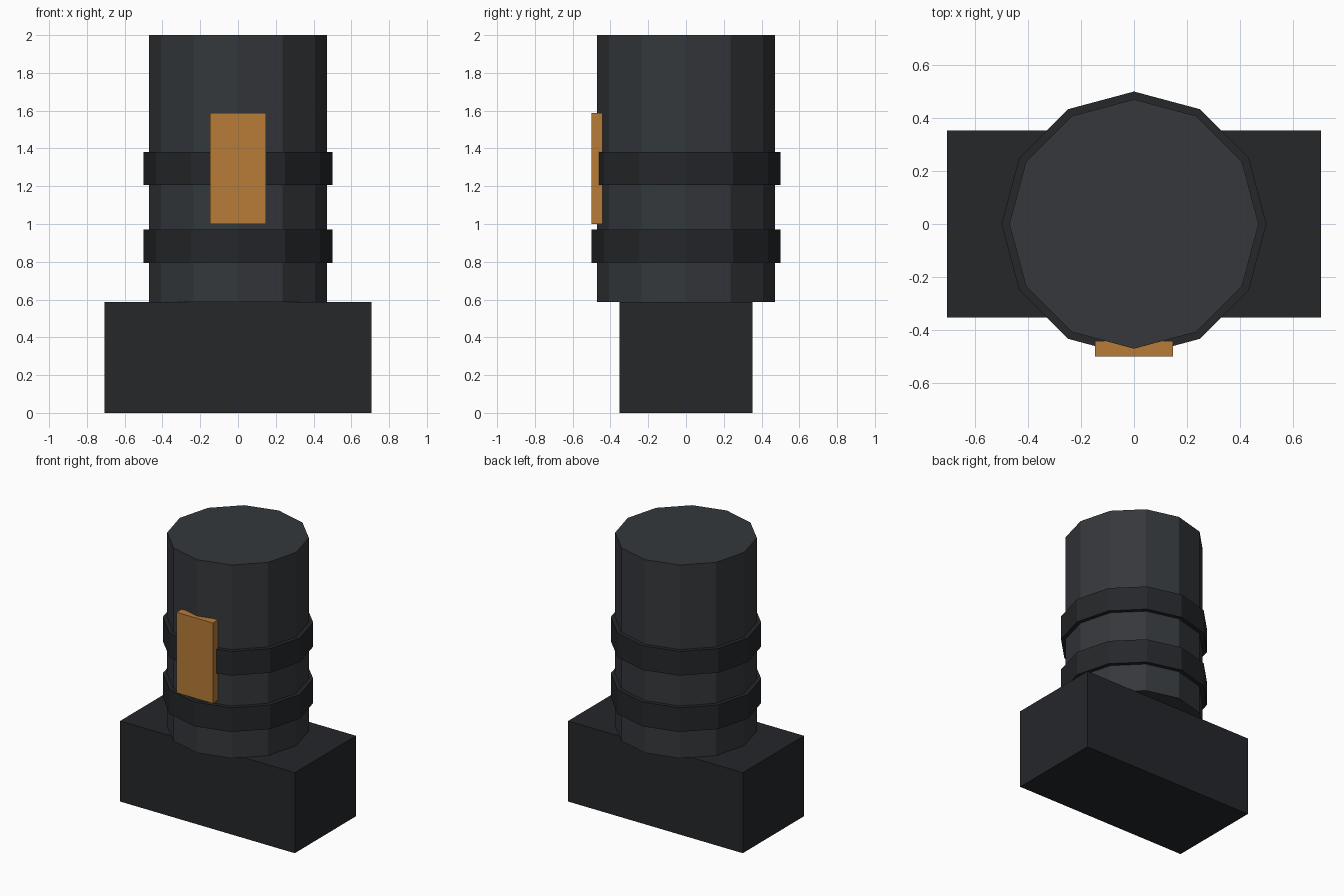
import bpy
from math import radians

if "Cube" in bpy.data.objects:
    bpy.data.objects.remove(bpy.data.objects["Cube"])

U = 1 / 1.7  # design unit


def material(name, rgb):
    m = bpy.data.materials.new(name)
    m.diffuse_color = (*rgb, 1)
    m.use_nodes = True
    m.node_tree.nodes["Principled BSDF"].inputs["Base Color"].default_value = m.diffuse_color
    return m


steel = material("dark_steel", (0.035, 0.039, 0.044))
band = material("darker_steel", (0.018, 0.020, 0.023))
amber = material("amber", (0.48, 0.20, 0.04))


def finish(name, mat):
    ob = bpy.context.object
    ob.name = name
    ob.data.materials.append(mat)
    bpy.ops.object.transform_apply(location=False, rotation=True, scale=True)
    return ob


def box(name, center, size, mat):
    bpy.ops.mesh.primitive_cube_add(size=1, location=[c * U for c in center])
    bpy.context.object.scale = [s * U for s in size]
    return finish(name, mat)


def drum(name, radius, z, height, mat):
    bpy.ops.mesh.primitive_cylinder_add(vertices=12, radius=radius * U,
                                        depth=height * U, location=(0, 0, z * U))
    return finish(name, mat)


# Base block
box("base_block", (0, 0, 0.5), (2.4, 1.2, 1.0), band)

# Twelve-sided column
drum("column", 0.8, 2.2, 2.4, steel)

# Two raised bands
for name, z in (("lower_band", 1.5), ("upper_band", 2.2)):
    drum(name, 0.85, z, 0.3, band)

# Front panel
box("front_panel", (0, -0.8, 2.2), (0.5, 0.1, 1.0), amber)
